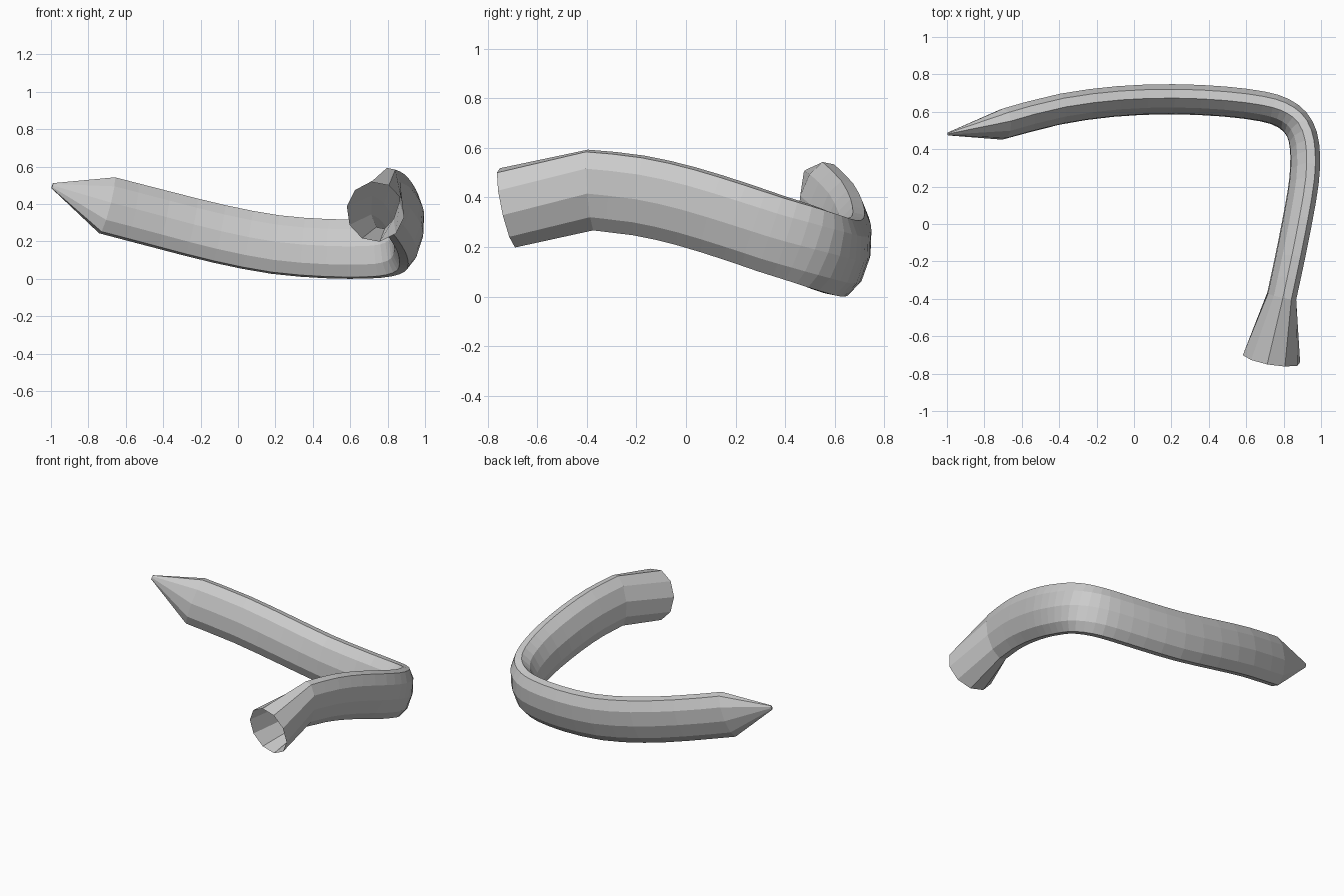
import bpy, bmesh, math
from mathutils import Vector

if "Cube" in bpy.data.objects:
    bpy.data.objects.remove(bpy.data.objects["Cube"])

SIDES = 10
LEAN = math.radians(11)

# Centre line of the shaft, from the base of the point to the neck of the flare
shaft = [Vector(p) for p in (
    (-0.70, 0.535, 0.390), (-0.40, 0.613, 0.312), (-0.10, 0.655, 0.237),
    (0.20, 0.667, 0.180), (0.48, 0.655, 0.158), (0.69, 0.628, 0.157),
    (0.80, 0.592, 0.167), (0.87, 0.532, 0.188), (0.905, 0.45, 0.217),
    (0.915, 0.34, 0.252), (0.905, 0.20, 0.300), (0.87, 0.0, 0.362),
    (0.832, -0.19, 0.405), (0.79, -0.385, 0.427))]
tip = Vector((-0.993, 0.482, 0.495))
mouth = Vector((0.735, -0.72, 0.355))


def smooth(pts):
    """Catmull-Rom midpoints between the path points."""
    out = []
    for i in range(len(pts) - 1):
        a, b = pts[max(i - 1, 0)], pts[i]
        c, d = pts[i + 1], pts[min(i + 2, len(pts) - 1)]
        out += [b, (9 * (b + c) - a - d) / 16]
    return out + [pts[-1]]


def ring(bm, centre, tangent, a, b):
    """Oval ring, flat edge at the top, leaning to the outside of the bend."""
    t = tangent.normalized()
    side = Vector((0, 0, 1)).cross(t).normalized()
    up = t.cross(side)
    u = up * math.cos(LEAN) + side * math.sin(LEAN)
    s = side * math.cos(LEAN) - up * math.sin(LEAN)
    verts = []
    for k in range(SIDES):
        ang = 2 * math.pi * (k + 0.5) / SIDES
        verts.append(bm.verts.new(centre + s * (a * math.sin(ang)) + u * (b * math.cos(ang))))
    return verts


path = [tip] + smooth(shaft) + [mouth]
last = len(path) - 1
bm = bmesh.new()
rings = []
for i, p in enumerate(path):
    before = (p - path[max(i - 1, 0)]).normalized()
    after = (path[min(i + 1, last)] - p).normalized()
    f = i / last
    a, b = 0.079 - 0.003 * f, 0.162 + 0.008 * f
    if i == 0:            # blunt tip of the point
        a, b = 0.008, 0.015
    elif i == last:       # round open mouth
        a, b = 0.157, 0.165
    rings.append(ring(bm, p, before + after, a, b))

# Skin the rings and close the tip; the mouth stays open
for r, q in zip(rings, rings[1:]):
    for k in range(SIDES):
        n = (k + 1) % SIDES
        bm.faces.new((r[k], r[n], q[n], q[k]))
bm.faces.new(rings[0])
bmesh.ops.recalc_face_normals(bm, faces=bm.faces)

# Rest on the ground
low = min(v.co.z for v in bm.verts)
bmesh.ops.translate(bm, verts=bm.verts, vec=(0, 0, -low))

mesh = bpy.data.meshes.new("bent_tube")
bm.to_mesh(mesh)
bm.free()
bpy.context.collection.objects.link(bpy.data.objects.new("bent_tube", mesh))
